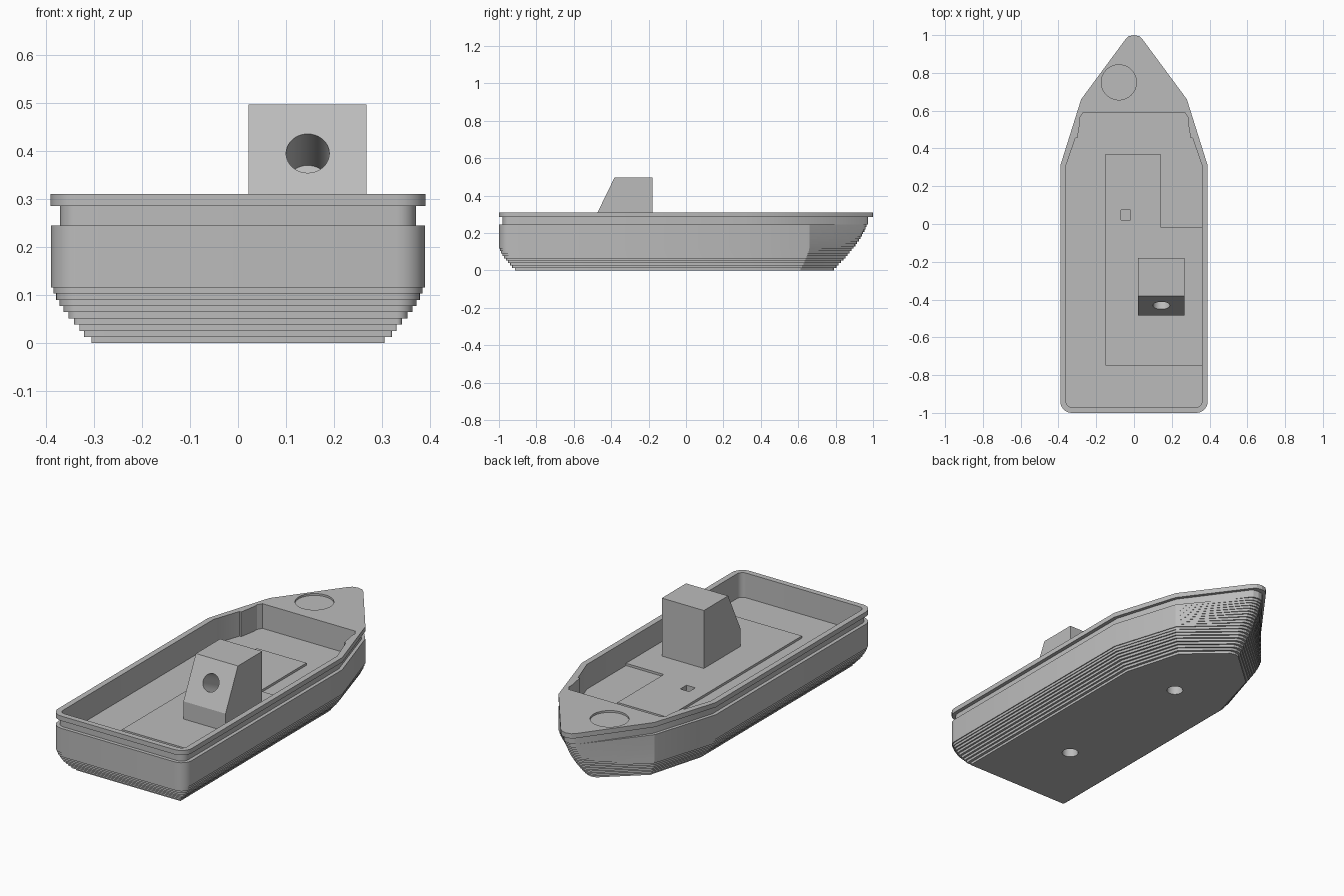
import bpy, bmesh, math
from mathutils import Vector, Matrix

cube = bpy.data.objects.get("Cube")
if cube:
    bpy.data.objects.remove(cube, do_unlink=True)

grey = bpy.data.materials.new("hull_grey")
grey.use_nodes = True
GREY = (0.5, 0.5, 0.5, 1)
grey.diffuse_color = GREY
grey.node_tree.nodes["Principled BSDF"].inputs["Base Color"].default_value = GREY


def make_object(name, bm):
    bmesh.ops.recalc_face_normals(bm, faces=bm.faces)
    mesh = bpy.data.meshes.new(name)
    bm.to_mesh(mesh)
    bm.free()
    mesh.materials.append(grey)
    obj = bpy.data.objects.new(name, mesh)
    bpy.context.collection.objects.link(obj)
    return obj


def loft(name, sections):
    """Closed solid through a stack of rings with equal point counts."""
    bm = bmesh.new()
    rings = [[bm.verts.new(p) for p in ring] for ring in sections]
    n = len(rings[0])
    for low, high in zip(rings, rings[1:]):
        for i in range(n):
            j = (i + 1) % n
            bm.faces.new((low[i], low[j], high[j], high[i]))
    bm.faces.new(rings[0][::-1])
    bm.faces.new(rings[-1])
    return make_object(name, bm)


def at_height(points, z):
    return [(x, y, z) for x, y in points]


def prism(name, points, z0, z1):
    return loft(name, [at_height(points, z0), at_height(points, z1)])


def box_points(x0, x1, y0, y1):
    return [(x0, y0), (x1, y0), (x1, y1), (x0, y1)]


def cylinder(name, centre, radius, depth, axis=(0, 0, 1)):
    bm = bmesh.new()
    turn = Vector((0, 0, 1)).rotation_difference(Vector(axis)).to_matrix().to_4x4()
    bmesh.ops.create_cone(bm, cap_ends=True, segments=40, radius1=radius, radius2=radius,
                          depth=depth, matrix=Matrix.Translation(centre) @ turn)
    return make_object(name, bm)


def cut(target, *cutters):
    bpy.context.view_layer.objects.active = target
    for cutter in cutters:
        cutter.hide_render = True
        mod = target.modifiers.new("cut", "BOOLEAN")
        mod.operation, mod.solver, mod.object = "DIFFERENCE", "EXACT", cutter
        bpy.ops.object.modifier_apply(modifier=mod.name)


def mirrored(half):
    return half + [(-x, y) for x, y in reversed(half) if x > 0]


def stern_corner(w, y, r):
    turns = [math.pi / 2 * (i / 6 - 1) for i in range(7)]
    return [(w - r + r * math.cos(a), y + r + r * math.sin(a)) for a in turns]


def hull_outline(inset, bow_inset):
    bow = 1 - bow_inset
    half = stern_corner(0.39 - inset, inset - 1, max(0.06 - inset, 0.004))
    half += [(0.39 - inset, 0.31), (0.28 - 0.7 * inset, 0.66 - 0.55 * inset),
             (0.045, bow - 0.022), (0.028, bow - 0.006), (0, bow)]
    return mirrored(half)


# Stepped hull: thin layers widening upward, then a groove and a rim
insets = [0.085, 0.07, 0.06, 0.049, 0.037, 0.027, 0.019, 0.011, 0.006]
layers = 19
step = 0.245 / layers
sections = []
for k in range(layers):
    inset = insets[k] if k < len(insets) else 0.001
    outline = hull_outline(inset, 0.02 + 0.19 * (1 - k * step / 0.29) ** 1.6)
    sections += [at_height(outline, k * step), at_height(outline, (k + 1) * step)]
groove, rim = hull_outline(0.02, 0.026), hull_outline(0, 0)
sections += [at_height(groove, 0.245), at_height(groove, 0.285),
             at_height(rim, 0.285), at_height(rim, 0.31)]
hull = loft("hull", sections)

# Cockpit, bow recess, bottom sockets
FLOOR = 0.18
cockpit_half = stern_corner(0.36, -0.97, 0.03) + [
    (0.36, 0.31), (0.31, 0.455), (0.3, 0.455), (0.285, 0.54), (0.285, 0.565), (0.27, 0.59)]
cockpit = prism("cockpit_cutter", mirrored(cockpit_half), FLOOR, 0.4)
recess = cylinder("bow_recess_cutter", (-0.08, 0.75, 0.35), 0.093, 0.1)
sockets = [cylinder("socket_cutter", (0, y, 0.04), 0.04, 0.12) for y in (-0.5, 0.32)]
hatch = prism("hatch_cutter", box_points(-0.07, -0.018, 0.022, 0.074), 0.15, 0.25)
cut(hull, cockpit, recess, hatch, *sockets)

# Raised floor panel with one corner left out
panel = prism("floor_panel", [(-0.15, -0.75), (0.362, -0.75), (0.362, -0.015),
                              (0.14, -0.015), (0.14, 0.37), (-0.15, 0.37)],
              FLOOR - 0.005, FLOOR + 0.012)
cut(panel, hatch)

# Console with sloped face and a round hole square to the slope
profile = [(-0.485, FLOOR), (-0.18, FLOOR), (-0.18, 0.497), (-0.382, 0.497), (-0.485, 0.285)]
console = loft("console", [[(x, y, z) for y, z in profile] for x in (0.022, 0.267)])
slope = Vector((0, 0.212, -0.103)).normalized()
bore = cylinder("console_hole_cutter", Vector((0.145, -0.432, 0.395)) + slope * 0.05,
                0.045, 0.2, slope)
cut(console, bore)

for cutter in (cockpit, recess, hatch, bore, *sockets):
    bpy.data.objects.remove(cutter, do_unlink=True)

# Smooth the curves, keep the steps crisp
bpy.ops.object.select_all(action="DESELECT")
for obj in (hull, panel, console):
    obj.select_set(True)
bpy.context.view_layer.objects.active = hull
bpy.ops.object.shade_smooth_by_angle(angle=math.radians(20))
